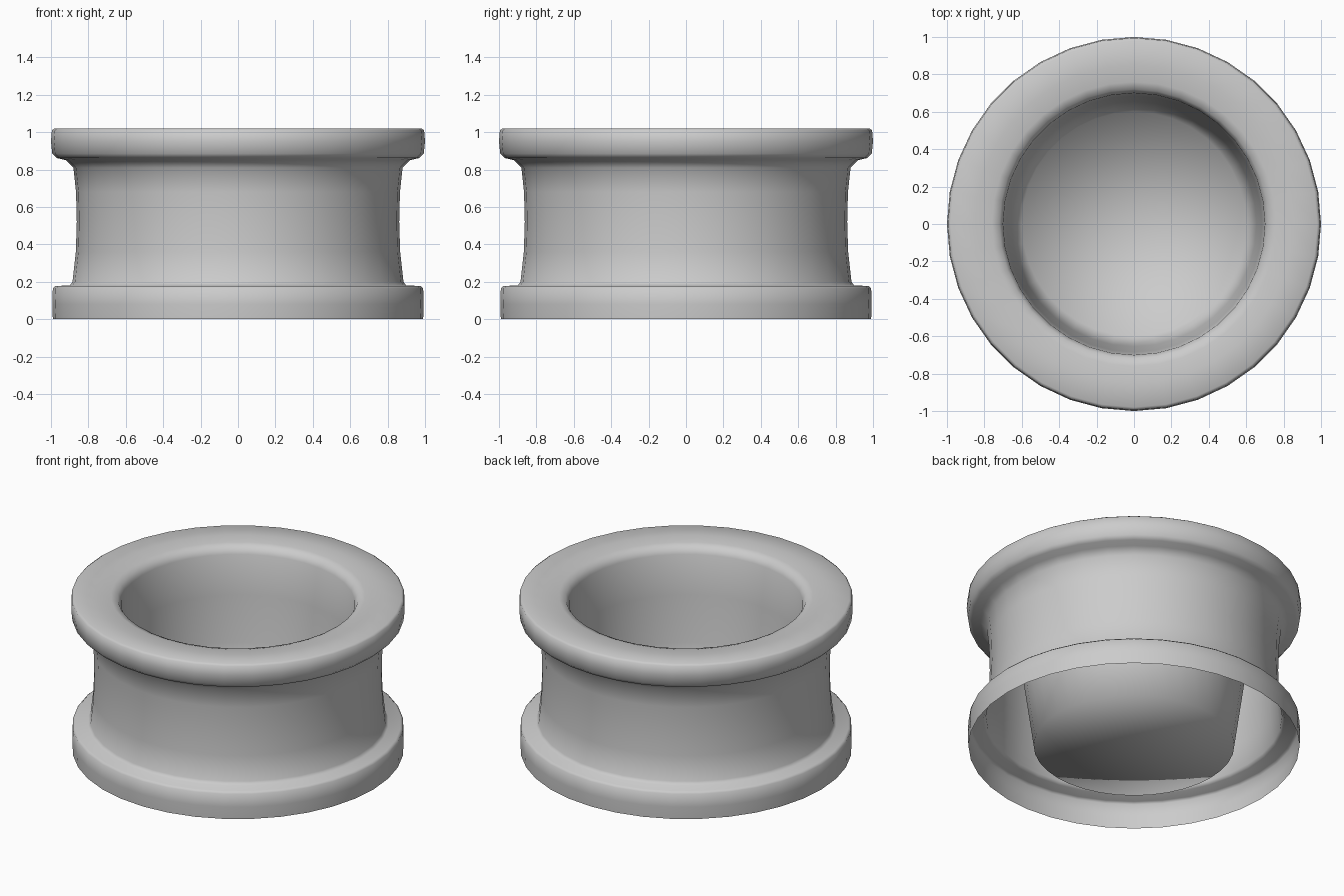
import bpy, bmesh, math

cube = bpy.data.objects.get("Cube")
if cube:
    bpy.data.objects.remove(cube, do_unlink=True)

SIDES = 36

grey = bpy.data.materials.new("plain_grey")
grey.use_nodes = True
colour = (0.6, 0.6, 0.6, 1)
grey.diffuse_color = colour
grey.node_tree.nodes["Principled BSDF"].inputs["Base Color"].default_value = colour


def lathe(name, profile, close_end=False):
    """Turn a (radius, height) profile around z into a smooth open shell."""
    bm = bmesh.new()
    rings = []
    for r, z in profile:
        angles = [math.tau * i / SIDES for i in range(SIDES)]
        rings.append([bm.verts.new((r * math.cos(a), r * math.sin(a), z)) for a in angles])
    for low, high in zip(rings, rings[1:]):
        for i in range(SIDES):
            j = (i + 1) % SIDES
            bm.faces.new((low[i], low[j], high[j], high[i]))
    if close_end:
        centre = bm.verts.new((0, 0, profile[-1][1]))
        for i in range(SIDES):
            bm.faces.new((rings[-1][i], rings[-1][(i + 1) % SIDES], centre))
    for face in bm.faces:
        face.smooth = True
    mesh = bpy.data.meshes.new(name)
    bm.to_mesh(mesh)
    bm.free()
    mesh.materials.append(grey)
    obj = bpy.data.objects.new(name, mesh)
    bpy.context.collection.objects.link(obj)
    return obj


# Outer skin: base flange, waisted neck, top flange; then over the lip into the bowl
base_flange = [(0.99, 0), (0.993, 0.08), (0.99, 0.165), (0.975, 0.178), (0.9, 0.18)]
neck = [(0.885, 0.2), (0.867, 0.36), (0.862, 0.52), (0.866, 0.68), (0.88, 0.81), (0.92, 0.85)]
top_flange = [(0.97, 0.862), (0.993, 0.885), (1.0, 0.95), (0.995, 1.01), (0.98, 1.02)]
lip = [(0.85, 1.018), (0.76, 1.012), (0.72, 1.0), (0.7, 0.96)]
bowl = [(0.685, 0.7), (0.655, 0.4), (0.6, 0.002)]

lathe("flanged_bowl", base_flange + neck + top_flange + lip + bowl, close_end=True)
